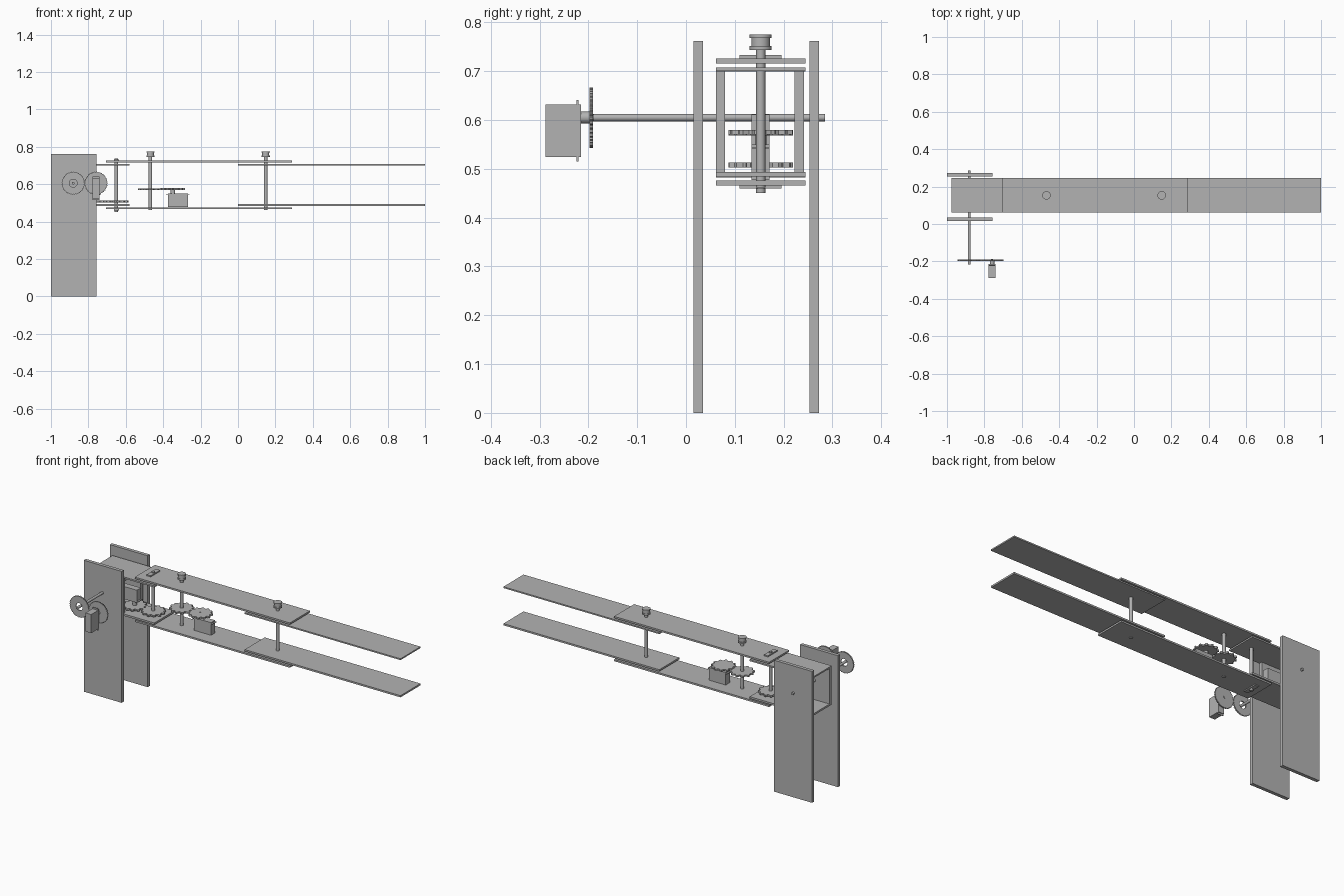
import bpy, bmesh, math
from mathutils import Matrix, Vector

if "Cube" in bpy.data.objects:
    bpy.data.objects.remove(bpy.data.objects["Cube"])

grey = bpy.data.materials.new("plain_grey")
grey.diffuse_color = (0.45, 0.45, 0.45, 1)
grey.use_nodes = True
grey.node_tree.nodes["Principled BSDF"].inputs["Base Color"].default_value = grey.diffuse_color

YC = 0.153                     # centre line of the arm


def finish(name, bm, matrix=Matrix(), smooth=False):
    bmesh.ops.recalc_face_normals(bm, faces=bm.faces)
    me = bpy.data.meshes.new(name)
    bm.to_mesh(me)
    bm.free()
    me.transform(matrix)
    me.materials.append(grey)
    ob = bpy.data.objects.new(name, me)
    bpy.context.collection.objects.link(ob)
    if smooth:
        bpy.ops.object.select_all(action='DESELECT')
        ob.select_set(True)
        bpy.context.view_layer.objects.active = ob
        bpy.ops.object.shade_smooth_by_angle(angle=math.radians(35))
    return ob


def box(name, x, y, z, matrix=Matrix()):
    bm = bmesh.new()
    size = Matrix.Diagonal((x[1] - x[0], y[1] - y[0], z[1] - z[0], 1))
    mid = Matrix.Translation((sum(x) / 2, sum(y) / 2, sum(z) / 2))
    bmesh.ops.create_cube(bm, size=1, matrix=mid @ size)
    return finish(name, bm, matrix)


def rod(name, r, z0, z1, matrix=Matrix()):
    bm = bmesh.new()
    bmesh.ops.create_cone(bm, cap_ends=True, segments=32, radius1=r, radius2=r,
                          depth=z1 - z0, matrix=Matrix.Translation((0, 0, (z0 + z1) / 2)))
    return finish(name, bm, matrix, True)


def gear(name, matrix, teeth, root, tip, hole, thick):
    """Toothed ring around local z, centred on the origin."""
    bm = bmesh.new()
    rings = []
    n = teeth * 4
    for z in (-thick / 2, thick / 2):
        outer, inner = [], []
        for i in range(n):
            a = 2 * math.pi * (i + 0.5) / n
            r = tip if i % 4 < 2 else root
            outer.append(bm.verts.new((r * math.cos(a), r * math.sin(a), z)))
            inner.append(bm.verts.new((hole * math.cos(a), hole * math.sin(a), z)))
        rings.append((outer, inner))
    (ob, ib), (ot, it) = rings
    for i in range(n):
        j = (i + 1) % n
        for a, b in ((ob, ib), (ot, it), (ob, ot), (ib, it)):
            bm.faces.new((a[i], a[j], b[j], b[i]))
    return finish(name, bm, matrix)


def frame(origin, x, z):
    """Placement matrix from an origin and the local x and z directions."""
    x, z = Vector(x), Vector(z)
    m = Matrix((x, z.cross(x), z)).transposed().to_4x4()
    return Matrix.Translation(origin) @ m


def servo(name, m, gap):
    """Motor whose gear sits at the origin; the body hangs below along +x."""
    box(name + "_body", (-0.027, 0.081), (-0.0185, 0.0185), (-gap - 0.073, -gap), m)
    box(name + "_flange", (-0.036, 0.090), (-0.0185, 0.0185), (-gap - 0.009, -gap - 0.005), m)
    rod(name + "_hub", 0.012, -gap, -0.004, m)
    rod(name + "_spindle", 0.006, -gap, 0.006, m)


# Base: two upright side plates
for side, y in (("front", (0.015, 0.035)), ("back", (0.253, 0.273))):
    box(side + "_base_plate", (-1, -0.757), y, (0, 0.762))

# Shoulder cradle: open box between the side plates
W = (0.061, 0.245)
box("shoulder_top_plate", (-0.977, -0.58), W, (0.699, 0.708))
box("shoulder_bottom_plate", (-0.977, -0.58), W, (0.482, 0.493))
box("shoulder_front_wall", (-0.977, -0.78), (0.061, 0.080), (0.493, 0.70))
box("shoulder_back_wall", (-0.977, -0.78), (0.222, 0.242), (0.493, 0.70))

# Middle and outer arm links, each a pair of long plates
box("middle_link_top", (-0.705, 0.29), W, (0.716, 0.726))
box("middle_link_bottom", (-0.705, 0.29), W, (0.466, 0.476))
box("outer_link_top", (0, 1), W, (0.700, 0.708))
box("outer_link_bottom", (0, 1), W, (0.484, 0.494))

# Shoulder shaft with its pair of fine-toothed gears and motor
rod("shoulder_shaft", 0.0075, -0.217, 0.285, frame((-0.881, 0, 0.605), (1, 0, 0), (0, 1, 0)))
for name, x in (("shoulder_gear", -0.881), ("shoulder_motor_gear", -0.759)):
    hole = 0.021 if x < -0.8 else 0.006
    gear(name, frame((x, -0.194, 0.605), (1, 0, 0), (0, 1, 0)), 40, 0.059, 0.062, hole, 0.007)
servo("shoulder_motor", frame((-0.759, -0.194, 0.605), (0, 0, -1), (0, 1, 0)), 0.021)

# Elbow shaft with flat end brackets
rod("elbow_shaft", 0.0095, 0.451, 0.738, Matrix.Translation((-0.65, YC, 0)))
for name, z in (("elbow_top_bracket", (0.726, 0.733)), ("elbow_bottom_bracket", (0.460, 0.466))):
    box(name, (-0.663, -0.637), (YC - 0.043, YC + 0.043), z)

# Link shafts with flanged knobs on top
for name, x in (("drive", -0.468), ("wrist", 0.148)):
    m = Matrix.Translation((x, YC, 0))
    rod(name + "_shaft", 0.0095, 0.462, 0.75, m)
    rod(name + "_knob", 0.019, 0.745, 0.773, m)
    rod(name + "_knob_lower_rim", 0.0225, 0.744, 0.752, m)
    rod(name + "_knob_upper_rim", 0.0225, 0.768, 0.775, m)

# Coarse gears lying flat in the arm, in meshing pairs
for name, x, z, hole, turn in (("elbow_gear", -0.65, 0.508, 0.0095, 0),
                               ("elbow_motor_gear", -0.77, 0.508, 0.006, 15),
                               ("drive_gear", -0.468, 0.573, 0.0095, 0),
                               ("drive_motor_gear", -0.348, 0.575, 0.006, 15)):
    m = Matrix.Translation((x, YC, z)) @ Matrix.Rotation(math.radians(turn), 4, 'Z')
    gear(name, m, 12, 0.055, 0.066, hole, 0.010)

# Motors for the flat gears
servo("elbow_motor", frame((-0.77, YC, 0.508), (-1, 0, 0), (0, 0, -1)), 0.030)
servo("drive_motor", frame((-0.348, YC, 0.573), (1, 0, 0), (0, 0, 1)), 0.023)
